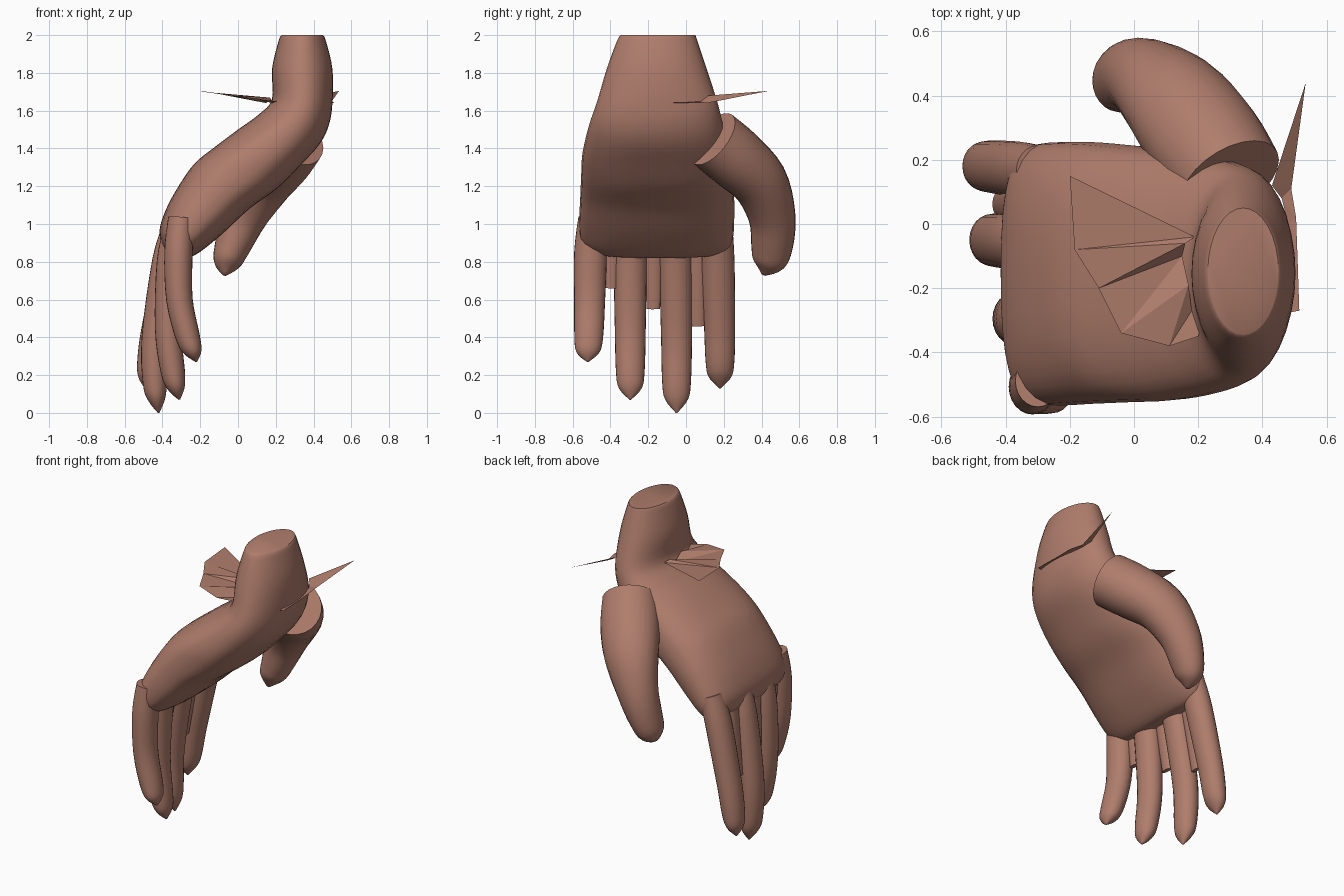
import bpy, bmesh, math
from mathutils import Vector

old = bpy.data.objects.get("Cube")
if old:
    bpy.data.objects.remove(old)

skin = bpy.data.materials.new("warm_skin")
skin.use_nodes = True
COLOR = (0.43, 0.205, 0.15, 1)
skin.diffuse_color = COLOR
bsdf = skin.node_tree.nodes["Principled BSDF"]
bsdf.inputs["Base Color"].default_value = COLOR
bsdf.inputs["Roughness"].default_value = 0.8


def finish(name, bm, smooth=True):
    if smooth:
        bmesh.ops.recalc_face_normals(bm, faces=bm.faces)
    mesh = bpy.data.meshes.new(name)
    bm.to_mesh(mesh)
    bm.free()
    mesh.materials.append(skin)
    obj = bpy.data.objects.new(name, mesh)
    bpy.context.collection.objects.link(obj)
    if smooth:
        bpy.ops.object.select_all(action="DESELECT")
        obj.select_set(True)
        bpy.context.view_layer.objects.active = obj
        bpy.ops.object.shade_smooth_by_angle(angle=math.radians(50))
    return obj


def refine(rows, steps=4):
    """Catmull-Rom interpolation of equally long number rows."""
    rows = [Vector(r) for r in rows]
    out = []
    for i in range(len(rows) - 1):
        b, c = rows[i], rows[i + 1]
        a, d = rows[max(i - 1, 0)], rows[min(i + 2, len(rows) - 1)]
        for s in range(steps):
            t = s / steps
            out.append(0.5 * (2 * b + (c - a) * t + (2 * a - 5 * b + 4 * c - d) * t ** 2
                              + (3 * b - a - 3 * c + d) * t ** 3))
    return out + [rows[-1]]


def loft(name, sections, sides=32):
    """Skin sections given as (centre, axis u, axis v, roundness power)."""
    bm = bmesh.new()
    rings = []
    for centre, u, v, power in sections:
        ring = []
        for k in range(sides):
            a = math.tau * k / sides
            c, s = math.cos(a), math.sin(a)
            cu = math.copysign(abs(c) ** (2 / power), c)
            sv = math.copysign(abs(s) ** (2 / power), s)
            ring.append(bm.verts.new(centre + u * cu + v * sv))
        rings.append(ring)
    for r0, r1 in zip(rings, rings[1:]):
        for k in range(sides):
            j = (k + 1) % sides
            bm.faces.new((r0[k], r0[j], r1[j], r1[k]))
    bm.faces.new(rings[0])
    bm.faces.new(rings[-1])
    return finish(name, bm)


def tube(name, rows, ref):
    """Tube along rows of (x, y, z, radius along ref, other radius)."""
    rows = refine(rows)
    sections = []
    for i, r in enumerate(rows):
        p = Vector(r[:3])
        t = (Vector(rows[min(i + 1, len(rows) - 1)][:3])
             - Vector(rows[max(i - 1, 0)][:3])).normalized()
        u = (ref - t * ref.dot(t)).normalized()
        sections.append((p, u * max(r[3], .004), t.cross(u) * max(r[4], .004), 2))
    return loft(name, sections, 24)


# Wrist and palm: back edge x, z; palm edge x, z; low y, high y; roundness
palm_rows = [
    (.23, 2, .45, 2, -.345, .05, 2),
    (.215, 1.97, .465, 1.97, -.365, .06, 2),
    (.18, 1.82, .50, 1.82, -.42, .11, 2),
    (.18, 1.66, .50, 1.64, -.47, .165, 2.1),
    (.11, 1.58, .48, 1.52, -.505, .19, 2.2),
    (0, 1.5, .43, 1.42, -.53, .21, 2.3),
    (-.12, 1.41, .33, 1.31, -.55, .23, 2.5),
    (-.23, 1.32, .21, 1.19, -.555, .245, 2.6),
    (-.315, 1.2, .06, 1.08, -.56, .255, 2.6),
    (-.38, 1.08, -.08, .95, -.565, .255, 2.6),
    (-.415, .97, -.19, .86, -.555, .245, 2.6),
    (-.40, .88, -.25, .825, -.49, .2, 2.5),
    (-.36, .84, -.29, .82, -.38, .1, 2.3),
]
sections = []
for xb, zb, xp, zp, y0, y1, power in refine(palm_rows):
    back, front = Vector((xb, 0, zb)), Vector((xp, 0, zp))
    centre = (back + front) / 2 + Vector((0, (y0 + y1) / 2, 0))
    sections.append((centre, (front - back) / 2, Vector((0, (y1 - y0) / 2, 0)), power))
loft("wrist_and_palm", sections)

# Fingers: centre lines of x, y, z with a shared radius taper
fingers = {
    "little_finger": [(-.30, -.49, 1.03), (-.315, -.505, .85), (-.31, -.51, .6),
                      (-.265, -.515, .4), (-.235, -.52, .32), (-.22, -.52, .27)],
    "ring_finger": [(-.32, -.29, .98), (-.355, -.295, .8), (-.37, -.295, .45),
                    (-.345, -.295, .22), (-.325, -.295, .13), (-.31, -.295, .07)],
    "middle_finger": [(-.33, -.06, .98), (-.38, -.055, .8), (-.44, -.05, .4),
                      (-.44, -.05, .16), (-.43, -.05, .07), (-.42, -.05, 0)],
    "index_finger": [(-.30, .165, 1.0), (-.36, .17, .8), (-.44, .178, .45),
                     (-.47, .18, .27), (-.485, .18, .19), (-.49, .18, .13)],
}
taper = [(.08, .07), (.087, .075), (.082, .07), (.076, .064), (.06, .045), (.004, .004)]
for name, path in fingers.items():
    tube(name, [p + r for p, r in zip(path, taper)], Vector((0, 1, 0)))

# Thin webs between neighbouring fingers
names = list(fingers)
for i, low in enumerate((.66, .55, .46)):
    a, b = fingers[names[i]], fingers[names[i + 1]]
    rows = []
    for k, f in ((1, 0), (1, .5), (1, 1)):
        z = .88 + (low - .88) * f
        mid = (Vector(a[k]).lerp(Vector(a[k + 1]), f * .8)
               + Vector(b[k]).lerp(Vector(b[k + 1]), f * .8)) / 2
        rows.append((mid.x, mid.y, z, .055 - .02 * f, .035 - .02 * f))
    tube("finger_web", rows, Vector((0, 1, 0)))

# Thumb, with its open-looking cut root standing clear of the palm
tube("thumb", [
    (.30, .14, 1.45, .17, .165),
    (.22, .26, 1.35, .18, .165),
    (.12, .39, 1.22, .165, .15),
    (.03, .455, 1.04, .125, .125),
    (-.03, .455, .88, .095, .11),
    (-.06, .435, .79, .07, .085),
    (-.07, .41, .73, .01, .01),
], Vector((1, 0, 0)))


def flap(name, inner, outer):
    """Torn, pleated sheet between an inner and an outer edge."""
    bm = bmesh.new()
    a = [bm.verts.new(p) for p in inner]
    b = [bm.verts.new(p) for p in outer]
    for i in range(len(a) - 1):
        bm.faces.new((a[i], a[i + 1], b[i + 1]))
        bm.faces.new((a[i], b[i + 1], b[i]))
    finish(name, bm, smooth=False)


# Torn skin sheets around the wrist
flap("back_flap",
     [(.19, -.04, 1.65), (.16, -.06, 1.67), (.15, -.1, 1.64), (.17, -.19, 1.67),
      (.18, -.27, 1.64), (.21, -.32, 1.65)],
     [(-.2, .15, 1.705), (-.185, -.08, 1.70), (-.11, -.2, 1.69), (-.04, -.34, 1.68),
      (.11, -.38, 1.66), (.2, -.35, 1.65)])
flap("palm_side_flap",
     [(.43, .12, 1.68), (.46, .08, 1.65), (.48, 0, 1.64), (.49, -.14, 1.64), (.46, -.28, 1.64)],
     [(.535, .44, 1.705), (.49, .11, 1.64), (.505, .02, 1.645), (.51, -.12, 1.64),
      (.515, -.27, 1.64)])
